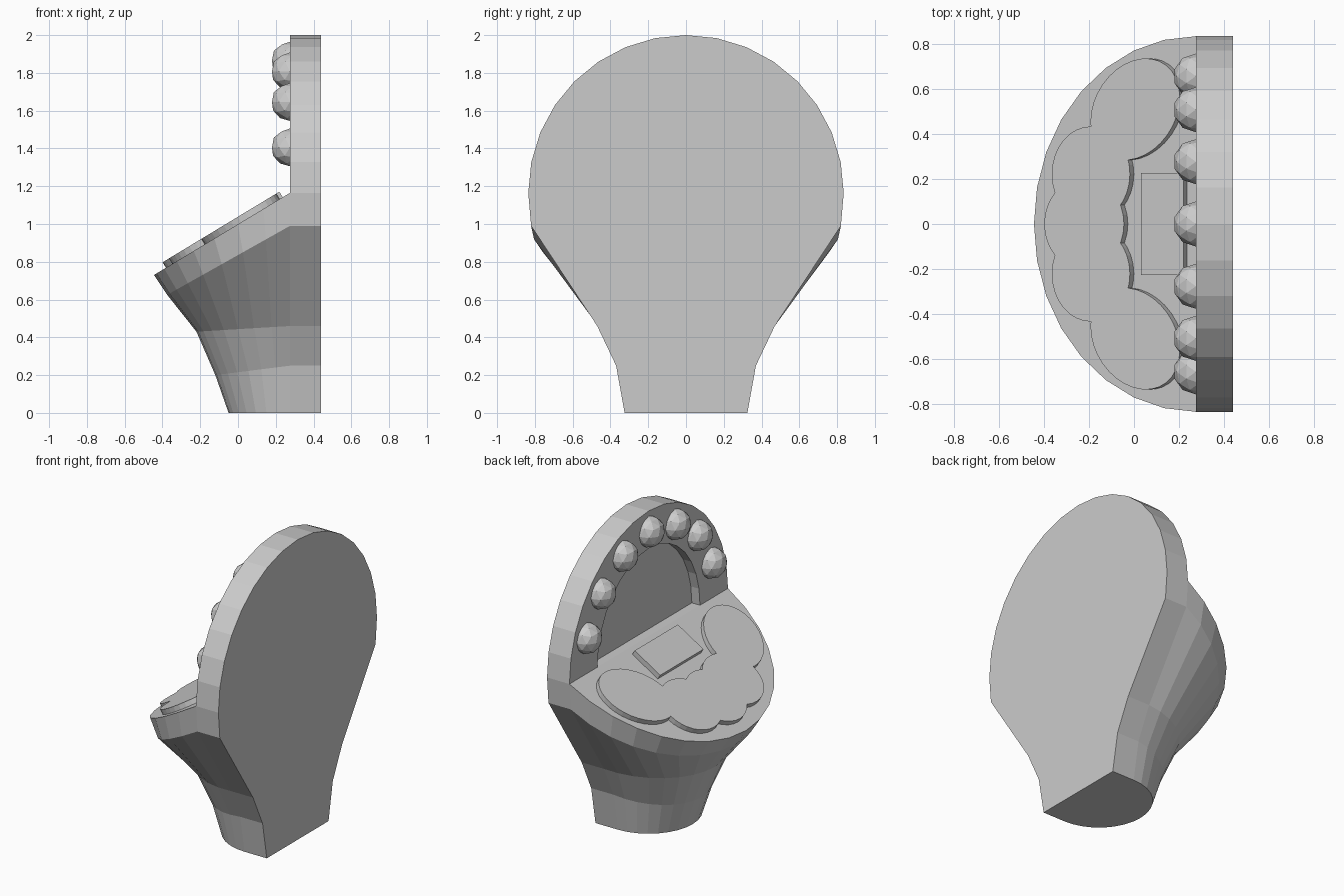
import bpy, bmesh, math
from mathutils import Matrix, Vector

if "Cube" in bpy.data.objects:
    bpy.data.objects.remove(bpy.data.objects["Cube"])

BACK, HINGE, DECK_Z, R = 0.44, 0.275, 1.165, 0.835
SLOPE = math.atan2(0.435, 0.72)
TILT = Matrix.Rotation(-SLOPE, 4, 'Y')
N = 16


def finish(name, bm):
    bmesh.ops.recalc_face_normals(bm, faces=bm.faces)
    me = bpy.data.meshes.new(name)
    bm.to_mesh(me)
    bm.free()
    ob = bpy.data.objects.new(name, me)
    bpy.context.collection.objects.link(ob)
    return ob


def bridge(bm, a, b, closed=False):
    for i in range(len(a) if closed else len(a) - 1):
        j = (i + 1) % len(a)
        bm.faces.new((a[i], a[j], b[j], b[i]))


# Pedestal: D-shaped rings that tilt more toward the sloped deck
# (half width, back z, front x, front z)
sections = [(0.325, 0, -0.05, 0), (0.37, 0.25, -0.12, 0.2), (0.47, 0.46, -0.22, 0.43),
            (0.82, 0.99, -0.375, 0.625), (R, DECK_Z, -0.445, 0.73)]
bm = bmesh.new()
rings = []
for w, z, fx, fz in sections:
    pts = [(BACK, w, z)]
    for i in range(N + 1):
        a = math.pi * i / N
        s = math.sin(a)
        pts.append((HINGE + (fx - HINGE) * s, w * math.cos(a), z + (fz - z) * s))
    pts.append((BACK, -w, z))
    rings.append([bm.verts.new(p) for p in pts])
for a, b in zip(rings, rings[1:]):
    bridge(bm, a, b, True)
bm.faces.new(rings[0])
bm.faces.new(rings[-1][1:-1])
finish("pedestal", bm)

# Upright round panel with an arched recess
AW, AH, DEEP = 0.54, 0.585, 0.06
bm = bmesh.new()


def arch(x, w, h):
    return [bm.verts.new((x, w * math.cos(math.pi * i / N), DECK_Z + h * math.sin(math.pi * i / N)))
            for i in range(N + 1)]


rows = [arch(BACK, R, R), arch(HINGE, R, R), arch(HINGE, AW, AH), arch(HINGE + DEEP, AW, AH)]
for a, b in zip(rows, rows[1:]):
    bridge(bm, a, b)
bm.faces.new(rows[0])
bm.faces.new(rows[3])
bm.faces.new((rows[2][0], rows[2][-1], rows[3][-1], rows[3][0]))  # recess floor
finish("upright_panel", bm)

# Bulbs around the arch
for k in range(-3, 4):
    a = math.radians(23.3 * k)
    bm = bmesh.new()
    bmesh.ops.create_icosphere(bm, subdivisions=2, radius=0.1, matrix=Matrix.Translation(
        (HINGE, 0.7 * math.sin(a), DECK_Z + 0.7 * math.cos(a))))
    finish("bulb", bm)


# Raised pads on the sloped deck
T = 0.034


def deck_matrix(x, y, turn=0):
    # x, y are the pad's top-face centre as seen from above
    n = TILT @ Vector((0, 0, 1))
    bx = x - n.x * T
    base = Vector((bx, y, DECK_Z - (HINGE - bx) * math.tan(SLOPE)))
    return (Matrix.Translation(base + n * T / 2) @ TILT @ Matrix.Rotation(turn, 4, 'Z'))


def round_pad(x, y, rx, ry, turn=0):
    bm = bmesh.new()
    bmesh.ops.create_cone(bm, cap_ends=True, segments=32, radius1=1, radius2=1, depth=T,
                          matrix=deck_matrix(x, y, turn) @ Matrix.Diagonal((rx, ry, 1, 1)))
    finish("round_pad", bm)


round_pad(-0.222, 0, 0.207, 0.205)
for s in (1, -1):
    round_pad(-0.192, 0.222 * s, 0.203, 0.212)
    round_pad(0.005, 0.51 * s, 0.255, 0.2, math.radians(42 * s))

# Rectangular plate near the panel
bm = bmesh.new()
bmesh.ops.create_cube(bm, size=1, matrix=deck_matrix(0.125, 0) @ Matrix.Diagonal((0.22, 0.455, T, 1)))
finish("rectangular_plate", bm)
